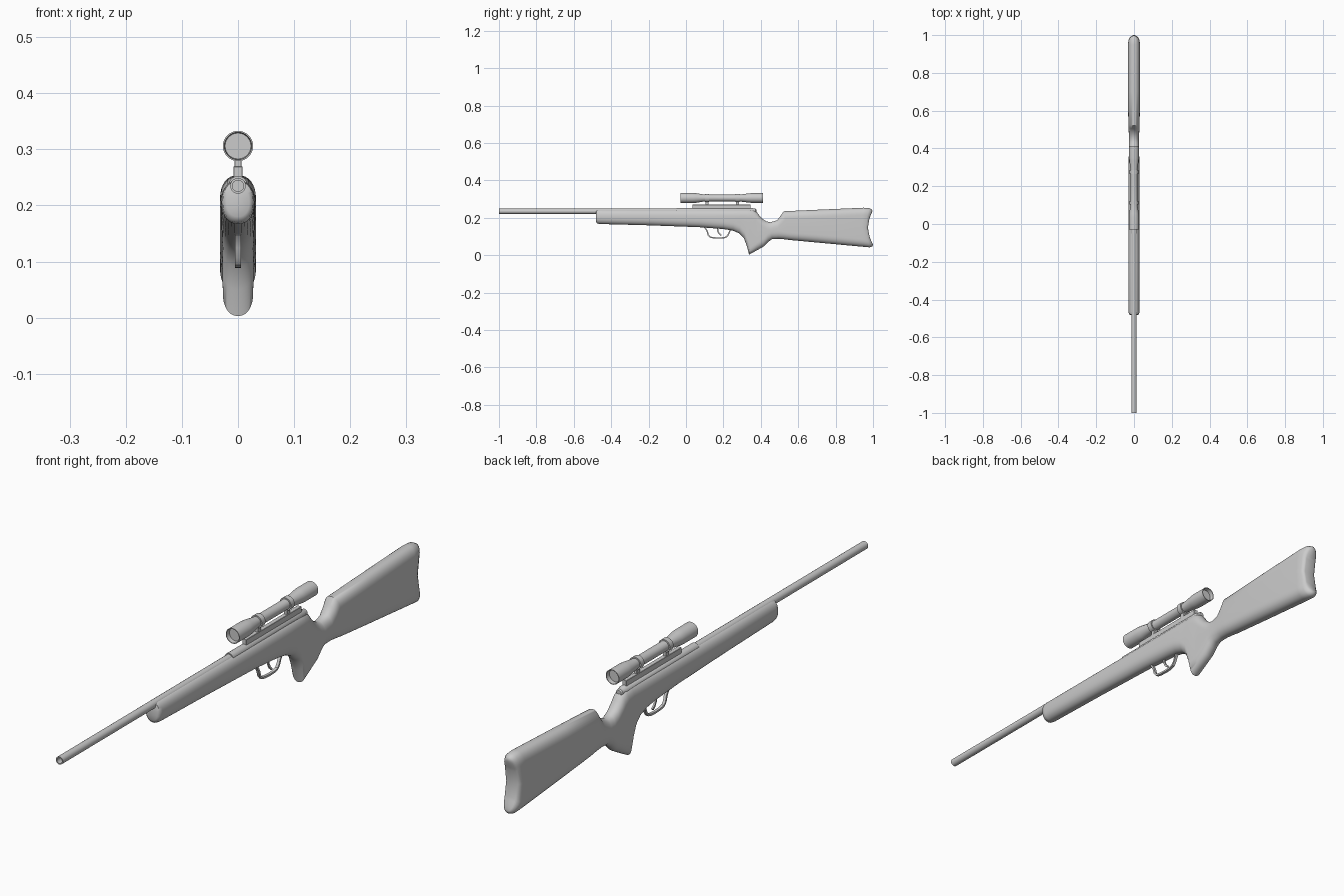
import bpy, bmesh, math
from mathutils import Vector

if "Cube" in bpy.data.objects:
    bpy.data.objects.remove(bpy.data.objects["Cube"])


def make_object(name, bm, angle=35):
    bmesh.ops.recalc_face_normals(bm, faces=bm.faces)
    mesh = bpy.data.meshes.new(name)
    bm.to_mesh(mesh)
    bm.free()
    ob = bpy.data.objects.new(name, mesh)
    bpy.context.collection.objects.link(ob)
    bpy.ops.object.select_all(action='DESELECT')
    ob.select_set(True)
    bpy.context.view_layer.objects.active = ob
    bpy.ops.object.shade_smooth_by_angle(angle=math.radians(angle))
    return ob


def lathe(name, profile, z, n=32):
    """Revolve (y, radius) points around a lengthwise axis at height z."""
    bm = bmesh.new()
    rings = []
    for y, r in profile:
        rings.append([bm.verts.new((r * math.sin(2 * math.pi * i / n), y,
                                    z + r * math.cos(2 * math.pi * i / n))) for i in range(n)])
    for a, b in zip(rings, rings[1:]):
        for i in range(n):
            j = (i + 1) % n
            bm.faces.new((a[i], a[j], b[j], b[i]))
    bm.faces.new(rings[0])
    bm.faces.new(rings[-1])
    return make_object(name, bm)


def box(name, x, y0, y1, z0, z1, bevel=0.001):
    bm = bmesh.new()
    bmesh.ops.create_cube(bm, size=1)
    for v in bm.verts:
        v.co = (v.co.x * 2 * x, (y0 + y1) / 2 + v.co.y * (y1 - y0), (z0 + z1) / 2 + v.co.z * (z1 - z0))
    bmesh.ops.bevel(bm, geom=bm.edges[:], offset=bevel, segments=1, affect='EDGES')
    return make_object(name, bm, 20)


def strip(name, path, half_x, thick):
    """Flat band swept along a (y, z) path."""
    bm = bmesh.new()
    pts = [Vector(p) for p in path]
    rings = []
    for i, p in enumerate(pts):
        d = (pts[min(i + 1, len(pts) - 1)] - pts[max(i - 1, 0)]).normalized()
        n = Vector((-d.y, d.x)) * thick / 2
        rings.append([bm.verts.new((x, p.x + s * n.x, p.y + s * n.y))
                      for x, s in ((-half_x, -1), (half_x, -1), (half_x, 1), (-half_x, 1))])
    for a, b in zip(rings, rings[1:]):
        for i in range(4):
            j = (i + 1) % 4
            bm.faces.new((a[i], a[j], b[j], b[i]))
    bm.faces.new(rings[0])
    bm.faces.new(rings[-1])
    return make_object(name, bm)


# Stock: slanted sections (top y, top z, bottom y, bottom z, half width, end bow)
sections = [
    (-.482, .232, -.482, .180, .020, 0), (-.478, .243, -.476, .170, .027, 0),
    (-.465, .245, -.46, .167, .029, 0), (-.2, .245, -.2, .160, .030, 0),
    (.07, .245, .07, .150, .030, 0), (.2, .245, .2, .140, .030, 0),
    (.26, .245, .25, .132, .030, 0), (.30, .245, .285, .117, .029, 0),
    (.33, .245, .31, .090, .028, 0), (.36, .243, .325, .050, .028, 0),
    (.378, .232, .337, .003, .027, 0), (.39, .215, .375, .024, .027, 0),
    (.408, .195, .417, .048, .027, 0), (.43, .181, .44, .072, .027, 0),
    (.45, .176, .46, .086, .027, 0), (.487, .187, .497, .088, .028, 0),
    (.505, .21, .53, .085, .029, 0), (.522, .235, .56, .081, .030, 0),
    (.7, .243, .7, .068, .032, 0), (.95, .254, .95, .045, .032, .01),
    (.98, .252, .982, .042, .030, .02), (.993, .245, .996, .047, .025, .024),
    (.997, .236, 1.0, .056, .018, .026),
]
K = 8
bm = bmesh.new()
rings = []
for ty, tz, by, bz, w, bow in sections:
    top, bot = Vector((0, ty, tz)), Vector((0, by, bz))
    length = (bot - top).length
    cap = min(.042, length * .48) / length
    half = []
    for i in range(K + 1):
        a = math.pi / 2 * i / K
        half.append((cap * (1 - math.cos(a) ** .9), w * math.sin(a) ** .9))
    half += [(.5, w)] + [(1 - t, x) for t, x in reversed(half)]
    ring = []
    for side in (1, -1):
        pts = half if side == 1 else half[-2:0:-1]
        for t, x in pts:
            p = top.lerp(bot, t)
            ring.append(bm.verts.new((side * x, p.y - bow * math.sin(math.pi * t), p.z)))
    rings.append(ring)
N = len(rings[0])
for a, b in zip(rings, rings[1:]):
    for i in range(N):
        j = (i + 1) % N
        bm.faces.new((a[i], a[j], b[j], b[i]))
for ring in (rings[0], rings[-1]):
    for i in range(N // 2):
        quad = (ring[i], ring[i + 1], ring[(N - i - 1) % N], ring[(N - i) % N])
        bm.faces.new(list(dict.fromkeys(quad)))
make_object("stock", bm, 50)

# Barrel with bored muzzle, and receiver tube
lathe("barrel", [(-.96, .010), (-1.0, .010), (-1.0, .014), (.05, .014)], .235, 24)
lathe("receiver", [(-.05, .0165), (.355, .0165), (.36, .014), (.372, .013), (.376, .009)], .236, 24)

# Scope rail
box("scope_rail", .008, .035, .345, .245, .270)

# Scope body with recessed lenses at both ends
lathe("scope", [(-.015, .023), (-.03, .0245), (-.03, .027), (.035, .027), (.055, .0255), (.10, .018),
                (.285, .018), (.335, .0245), (.35, .026), (.412, .026), (.412, .0235), (.397, .022)], .306)

# Scope rings and posts
for i, y in enumerate((.112, .275)):
    lathe(f"scope_ring_{i + 1}", [(y - .010, .017), (y - .010, .0225), (y + .010, .0225), (y + .010, .017)], .306)
    box(f"scope_post_{i + 1}", .0065, y - .009, y + .009, .262, .290)

# Trigger guard and trigger
strip("trigger_guard", [(.098, .150), (.106, .141), (.114, .126), (.119, .108), (.129, .097), (.150, .093),
                        (.175, .092), (.200, .093), (.217, .098), (.226, .110), (.233, .127), (.243, .140)],
      .005, .007)
strip("trigger", [(.168, .150), (.170, .130), (.177, .116), (.188, .106)], .003, .007)
